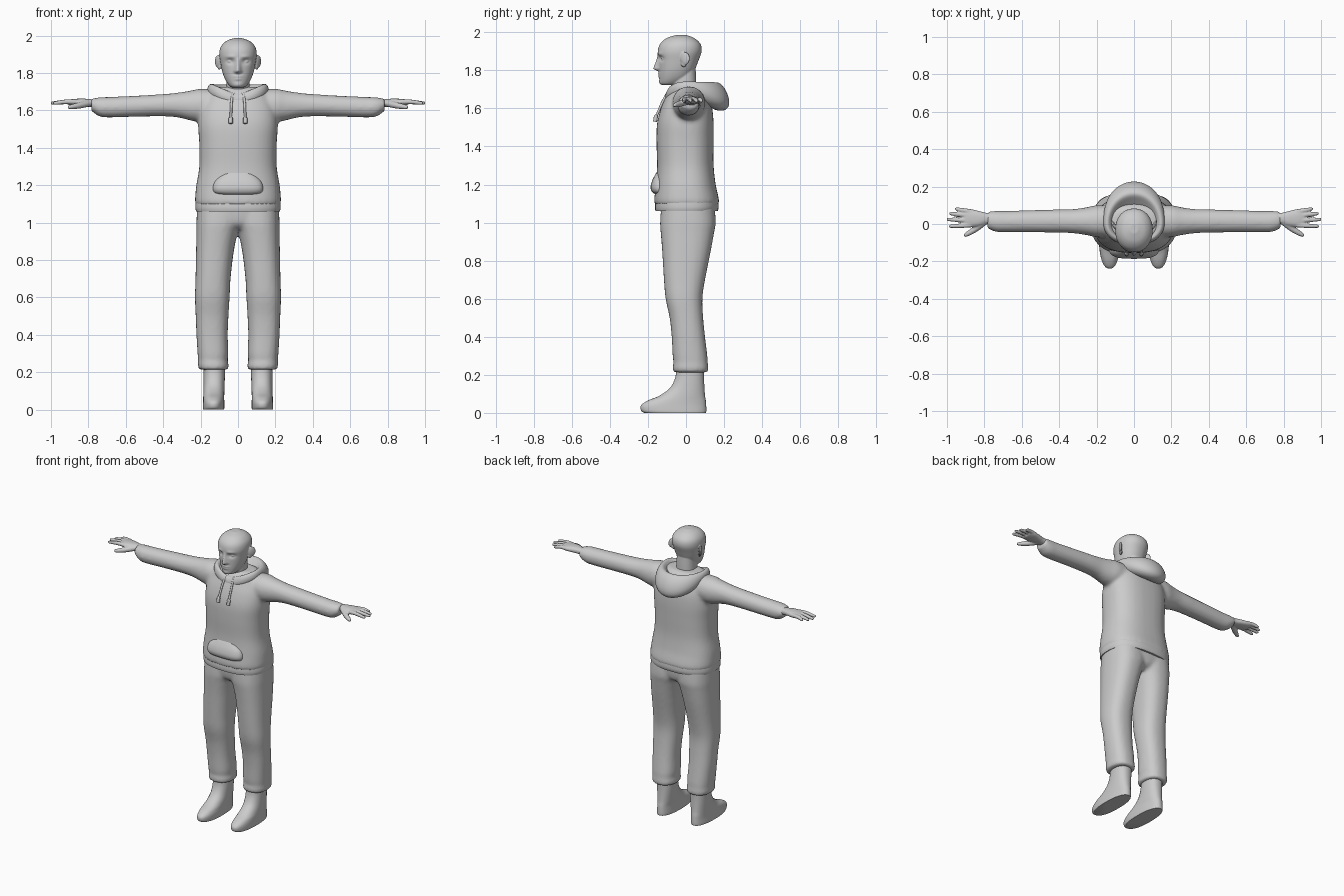
import bpy, bmesh, math
from math import sin, cos, pi, exp
from mathutils import Matrix, Vector

if "Cube" in bpy.data.objects:
    bpy.data.objects.remove(bpy.data.objects["Cube"])


def catmull(keys, sub):
    """Smoothly interpolate a list of equal-length tuples."""
    out = []
    for i in range(len(keys) - 1):
        k = [keys[max(0, min(len(keys) - 1, i + j))] for j in (-1, 0, 1, 2)]
        for s in range(sub):
            t = s / sub
            out.append([0.5 * (2 * b + (c - a) * t + (2 * a - 5 * b + 4 * c - d) * t * t
                               + (3 * b - a - 3 * c + d) * t ** 3) for a, b, c, d in zip(*k)])
    return out + [list(keys[-1])]


def skin(bm, rings, closed=False):
    """Bridge rings of points with quads; cap the ends unless closed."""
    vs = [[bm.verts.new(p) for p in r] for r in rings]
    n = len(vs[0])
    pairs = list(zip(vs, vs[1:])) + ([(vs[-1], vs[0])] if closed else [])
    for a, b in pairs:
        for j in range(n):
            bm.faces.new((a[j], a[(j + 1) % n], b[(j + 1) % n], b[j]))
    if not closed:
        bm.faces.new(vs[0][::-1])
        bm.faces.new(vs[-1])
    return [v for r in vs for v in r]


def loft(bm, keys, axis='z', n=40, p=2.3, sub=4):
    """Keys are (position, u min, u max, v min, v max) along an axis."""
    rings = []
    for t, u0, u1, v0, v1 in catmull(keys, sub):
        ring = []
        for j in range(n):
            c, s = cos(2 * pi * j / n), sin(2 * pi * j / n)
            u = (u0 + u1) / 2 + (u1 - u0) / 2 * math.copysign(abs(c) ** (2 / p), c)
            v = (v0 + v1) / 2 + (v1 - v0) / 2 * math.copysign(abs(s) ** (2 / p), s)
            ring.append((u, v, t) if axis == 'z' else (t, u, v))
        rings.append(ring)
    return skin(bm, rings)


def tube(bm, keys, n=10, sub=3):
    """Keys are (x, y, z, radius) along a path."""
    pts = catmull(keys, sub)
    rings = []
    for i, (x, y, z, r) in enumerate(pts):
        d = Vector(pts[min(i + 1, len(pts) - 1)][:3]) - Vector(pts[max(i - 1, 0)][:3])
        q = d.to_track_quat('Z', 'Y')
        rings.append([Vector((x, y, z)) + q @ Vector((r * cos(2 * pi * j / n), r * sin(2 * pi * j / n), 0))
                      for j in range(n)])
    skin(bm, rings)


def ball(bm, loc, size, turn=0):
    m = Matrix.Translation(loc) @ Matrix.Rotation(turn, 4, 'Z') @ Matrix.Diagonal((*size, 1))
    bmesh.ops.create_uvsphere(bm, u_segments=20, v_segments=12, radius=1, matrix=m)


def mirror_x(bm):
    g = bmesh.ops.duplicate(bm, geom=bm.verts[:] + bm.edges[:] + bm.faces[:])['geom']
    for v in g:
        if isinstance(v, bmesh.types.BMVert):
            v.co.x *= -1


def finish(name, bm, voxel=0, smooth=0, subsurf=0):
    bmesh.ops.recalc_face_normals(bm, faces=bm.faces[:])
    me = bpy.data.meshes.new(name)
    bm.to_mesh(me)
    bm.free()
    ob = bpy.data.objects.new(name, me)
    bpy.context.collection.objects.link(ob)
    if voxel:
        m = ob.modifiers.new('Fuse', 'REMESH')
        m.mode, m.voxel_size, m.use_smooth_shade = 'VOXEL', voxel, True
    if smooth:
        m = ob.modifiers.new('Relax', 'SMOOTH')
        m.factor, m.iterations = 0.5, smooth
    if subsurf:
        m = ob.modifiers.new('Subdivide', 'SUBSURF')
        m.levels = m.render_levels = subsurf
    bpy.ops.object.select_all(action='DESELECT')
    ob.select_set(True)
    bpy.context.view_layer.objects.active = ob
    if voxel or subsurf:
        bpy.ops.object.shade_smooth()
    else:
        bpy.ops.object.shade_smooth_by_angle(angle=math.radians(40))
    return ob


def sym(z, w, y0, y1):
    return (z, -w, w, y0, y1)


# Hoodie body: sleeves fused with torso
bm = bmesh.new()
loft(bm, [(.08, -.07, .10, 1.55, 1.71), (.2, -.07, .10, 1.54, 1.715), (.25, -.06, .09, 1.545, 1.706),
          (.32, -.05, .08, 1.562, 1.695), (.4, -.046, .078, 1.568, 1.687), (.55, -.044, .074, 1.566, 1.678),
          (.68, -.044, .07, 1.562, 1.672), (.74, -.042, .07, 1.567, 1.67), (.785, -.022, .065, 1.598, 1.662)],
     'x', p=2.1)
mirror_x(bm)
loft(bm, [sym(1.09, .226, -.163, .172), sym(1.115, .23, -.167, .174), sym(1.15, .228, -.164, .167),
          sym(1.2, .223, -.158, .156), sym(1.3, .207, -.152, .145), sym(1.42, .207, -.155, .145),
          sym(1.52, .213, -.152, .145), sym(1.6, .205, -.132, .138), sym(1.66, .18, -.107, .12),
          sym(1.7, .155, -.088, .105), sym(1.725, .11, -.06, .08)], p=2.5)
finish('hoodie_body', bm, .011, 6)

# Hem band and front pouch
bm = bmesh.new()
loft(bm, [sym(1.06, .224, -.16, .166), sym(1.08, .228, -.163, .172), sym(1.115, .226, -.16, .17)], n=56, p=2.5)
finish('hoodie_hem', bm)
bm = bmesh.new()
loft(bm, [sym(1.148, .10, -.16, -.06), sym(1.16, .128, -.178, -.06), sym(1.185, .135, -.186, -.06),
          sym(1.22, .125, -.178, -.06), sym(1.25, .10, -.163, -.06), sym(1.27, .08, -.15, -.06)], p=3)
finish('front_pouch', bm)

# Hood: one ring whose cross-section swells from collar to draped hood
front = [(.06, 1.64), (.075, 1.675), (.088, 1.695), (.103, 1.68), (.115, 1.645), (.09, 1.62)]
side = [(.09, 1.66), (.12, 1.72), (.14, 1.747), (.163, 1.735), (.168, 1.69), (.13, 1.64)]
back = [(.06, 1.67), (.13, 1.71), (.165, 1.755), (.222, 1.69), (.242, 1.59), (.15, 1.575)]
bm = bmesh.new()
rings = []
for i in range(32):
    a = 2 * pi * i / 32
    w = cos(a) ** 2
    end = front if cos(a) > 0 else back
    rings.append([((s[0] + (e[0] - s[0]) * w) * sin(a), -(s[0] + (e[0] - s[0]) * w) * cos(a),
                   s[1] + (e[1] - s[1]) * w) for s, e in zip(side, end)])
skin(bm, rings, closed=True)
finish('hood', bm, subsurf=2)

# Drawstrings
bm = bmesh.new()
tube(bm, [(.03, -.095, 1.685, .007), (.036, -.125, 1.63, .007), (.038, -.153, 1.565, .007),
          (.039, -.157, 1.56, .011), (.039, -.163, 1.53, .011)])
mirror_x(bm)
finish('drawstrings', bm)

# Trousers
bm = bmesh.new()
loft(bm, [(.213, .055, .207, -.065, .115), (.235, .05, .214, -.07, .118), (.265, .055, .213, -.066, .114),
          (.3, .052, .216, -.07, .112), (.4, .055, .222, -.075, .1), (.5, .051, .226, -.086, .09),
          (.6, .045, .23, -.107, .086), (.7, .04, .227, -.116, .1), (.85, .022, .224, -.125, .13),
          (.95, .0, .222, -.133, .148), (1.0, -.02, .222, -.136, .156), (1.09, -.03, .218, -.13, .15)], p=2.4)
mirror_x(bm)
loft(bm, [sym(.965, .08, -.09, .10), sym(1.0, .16, -.125, .145), sym(1.09, .21, -.135, .155)], p=2.5)
finish('trousers', bm, .011, 4)

# Feet
bm = bmesh.new()
loft(bm, [(0, .075, .187, -.22, .105), (.012, .073, .188, -.236, .107), (.04, .073, .187, -.236, .106),
          (.065, .074, .186, -.2, .104), (.09, .073, .185, -.14, .1), (.13, .072, .184, -.085, .097),
          (.18, .07, .184, -.058, .095), (.23, .07, .184, -.05, .095)], p=2.3)
mirror_x(bm)
finish('feet', bm)

# Hands with four fingers and a thumb
bm = bmesh.new()
loft(bm, [(.74, .0, .06, 1.613, 1.658), (.79, .0, .06, 1.617, 1.66), (.83, -.013, .07, 1.62, 1.663),
          (.88, -.017, .08, 1.624, 1.661), (.91, -.012, .076, 1.63, 1.656)], 'x', n=24)
for y0, tip_x, tip_y in ((.067, .957, .08), (.043, .986, .055), (.018, 1.0, .024), (-.006, .988, -.012)):
    tube(bm, [(.87, y0, 1.645, .0125), (.92, y0 + (tip_y - y0) * .5, 1.646, .0125),
              (tip_x - .01, tip_y, 1.639, .0095), (tip_x, tip_y, 1.637, .006)])
tube(bm, [(.8, .01, 1.637, .018), (.85, -.028, 1.626, .017), (.89, -.053, 1.619, .013), (.908, -.063, 1.616, .008)])
mirror_x(bm)
finish('hands', bm, .0045, 2)


# Head: loft with sculpted face, neck and ears
def face_relief(x, z):
    def g(cx, cz, wx, wz):
        return exp(-((abs(x) - cx) / wx) ** 2 - ((z - cz) / wz) ** 2)
    ramp = max(0, min(1, (1.885 - z) / .075)) * max(0, min(1, (z - 1.793) / .014))
    d = -.032 * ramp * exp(-(x / (.010 + .007 * ramp)) ** 2)
    d += .013 * g(.042, 1.862, .02, .014) - .005 * g(.04, 1.886, .025, .01)
    d -= .007 * g(0, 1.782, .024, .006) + .006 * g(0, 1.767, .02, .006) + .004 * g(0, 1.737, .02, .012)
    return d


bm = bmesh.new()
verts = loft(bm, [sym(1.722, .028, -.125, -.05), sym(1.732, .046, -.136, -.02), sym(1.76, .066, -.14, .02),
                  sym(1.8, .082, -.141, .045), sym(1.85, .093, -.143, .065), sym(1.9, .1, -.148, .082),
                  sym(1.94, .092, -.135, .075), sym(1.97, .064, -.1, .042), sym(1.986, .022, -.05, .0)],
             n=120, p=2.15, sub=10)
for v in verts:
    if v.co.y < -.06:
        v.co.y += face_relief(v.co.x, v.co.z)
loft(bm, [sym(1.6, .075, -.065, .07), sym(1.7, .064, -.072, .056), sym(1.76, .062, -.075, .053),
          sym(1.82, .06, -.06, .05)])
for s in (1, -1):
    ball(bm, (s * .042, -.117, 1.862), (.015, .013, .011))
    ball(bm, (s * .108, -.005, 1.862), (.009, .028, .034), -s * .5)
    ball(bm, (s * .1, -.012, 1.835), (.008, .016, .018), -s * .4)
finish('head', bm, .0042, 1)
